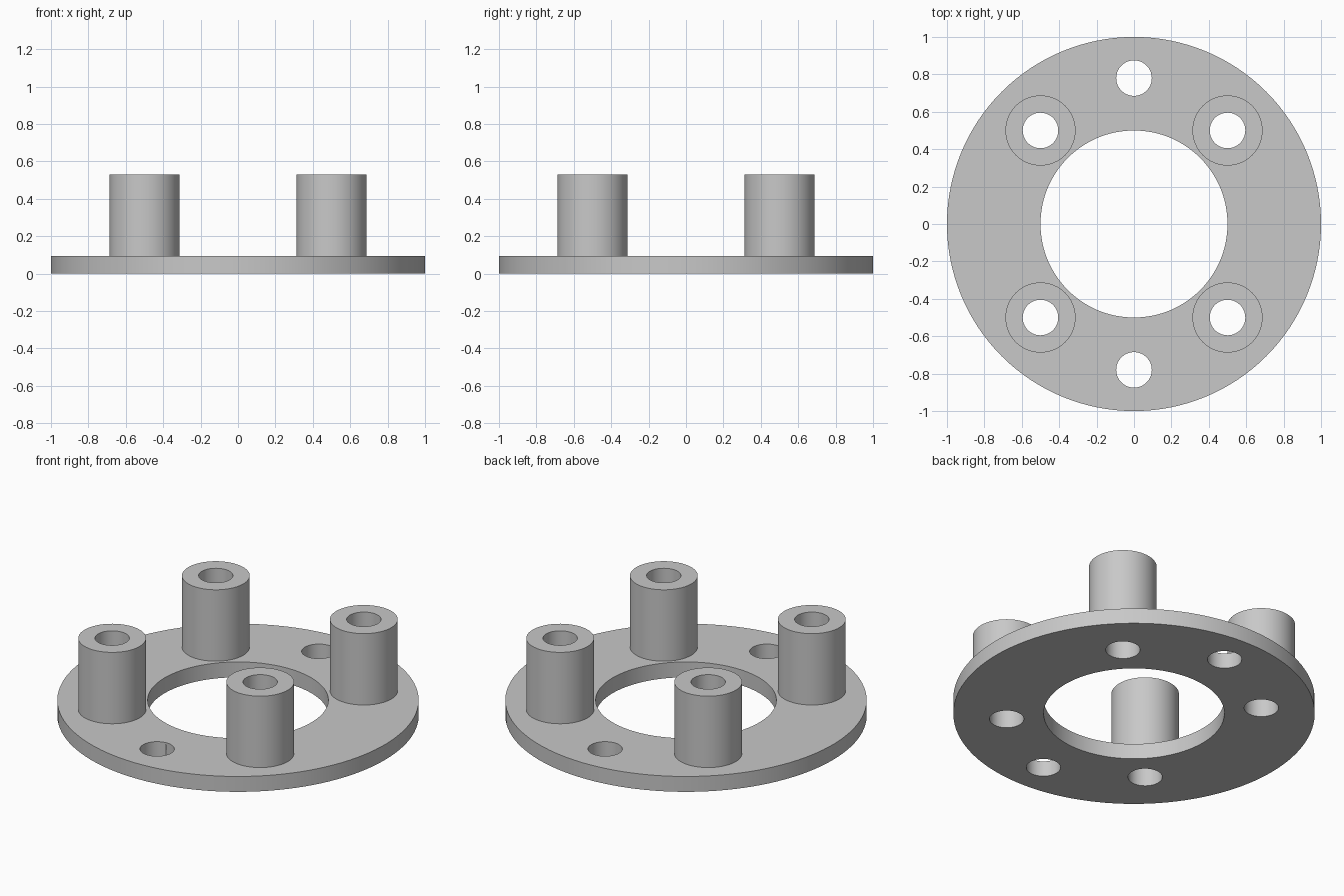
import bpy
import bmesh
from math import cos, sin, tau, radians

if "Cube" in bpy.data.objects:
    bpy.data.objects.remove(bpy.data.objects["Cube"], do_unlink=True)

PLATE_TOP, POST_TOP = 0.094, 0.53
POST_RADIUS, BORE_RADIUS = 0.1875, 0.095
POST_OFFSET, HOLE_OFFSET = 0.5, 0.78

grey = bpy.data.materials.new("plain grey")
grey.use_nodes = True
colour = (0.58, 0.58, 0.58, 1)
grey.diffuse_color = colour
grey.node_tree.nodes["Principled BSDF"].inputs["Base Color"].default_value = colour


def add_object(name, bm, location=(0, 0, 0)):
    mesh = bpy.data.meshes.new(name)
    bmesh.ops.recalc_face_normals(bm, faces=bm.faces)
    bm.to_mesh(mesh)
    bm.free()
    mesh.materials.append(grey)
    obj = bpy.data.objects.new(name, mesh)
    obj.location = location
    bpy.context.collection.objects.link(obj)
    return obj


def smooth(obj):
    bpy.ops.object.select_all(action="DESELECT")
    obj.select_set(True)
    bpy.context.view_layer.objects.active = obj
    bpy.ops.object.shade_smooth_by_angle(angle=radians(30))


def lathe(name, profile, segments, location=(0, 0, 0), closed=False):
    """Sweep (radius, height) points around z; closed joins last to first."""
    bm = bmesh.new()
    rings = [[bm.verts.new((r * cos(tau * i / segments), r * sin(tau * i / segments), z))
              for i in range(segments)] for r, z in profile]
    pairs = list(zip(rings, rings[1:]))
    if closed:
        pairs.append((rings[-1], rings[0]))
    for a, b in pairs:
        for i in range(segments):
            j = (i + 1) % segments
            bm.faces.new((a[i], a[j], b[j], b[i]))
    if not closed:
        bm.faces.new(rings[0])
        bm.faces.new(rings[-1])
    return add_object(name, bm, location)


# Flange ring
plate = lathe("flange_plate", [(0.5, 0), (1, 0), (1, PLATE_TOP), (0.5, PLATE_TOP)],
              128, closed=True)

# Bolt holes: one under each post, plus one at the front and back
corners = [(x, y) for x in (-POST_OFFSET, POST_OFFSET) for y in (-POST_OFFSET, POST_OFFSET)]
for x, y in corners + [(0, -HOLE_OFFSET), (0, HOLE_OFFSET)]:
    cutter = lathe("hole_cutter", [(BORE_RADIUS, -0.1), (BORE_RADIUS, 0.2)], 64, (x, y, 0))
    cutter.hide_render = True
    cut = plate.modifiers.new("hole", "BOOLEAN")
    cut.operation, cut.solver, cut.object = "DIFFERENCE", "EXACT", cutter
    bpy.context.view_layer.objects.active = plate
    bpy.ops.object.modifier_apply(modifier=cut.name)
    bpy.data.objects.remove(cutter, do_unlink=True)
smooth(plate)

# Hollow standoff posts
for x, y in corners:
    side = ("front" if y < 0 else "back") + ("_left" if x > 0 else "_right")
    post = lathe(side + "_post",
                 [(BORE_RADIUS, PLATE_TOP), (POST_RADIUS, PLATE_TOP),
                  (POST_RADIUS, POST_TOP), (BORE_RADIUS, POST_TOP)],
                 64, (x, y, 0), closed=True)
    smooth(post)
